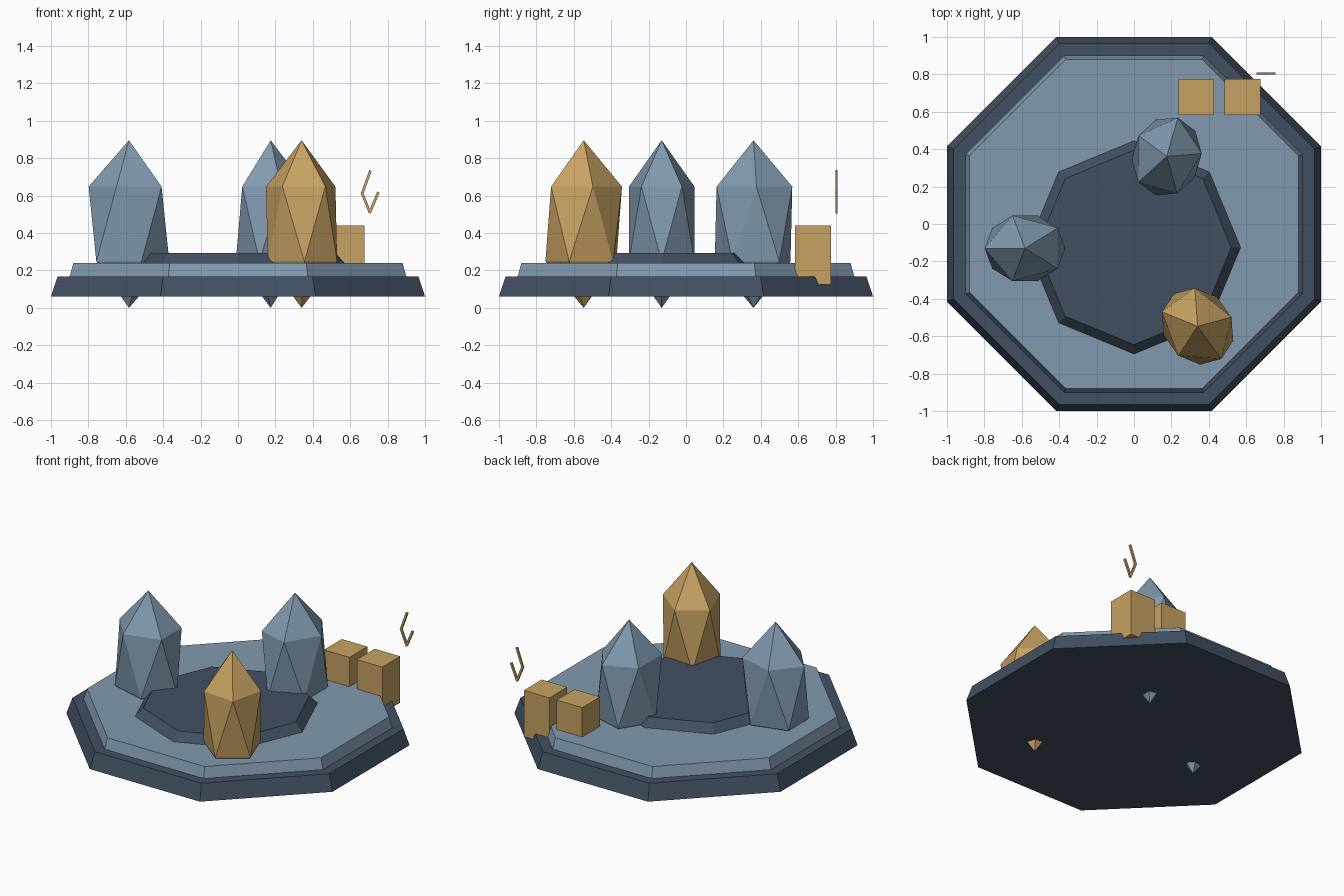
import bpy
import bmesh
from math import radians, cos, atan2
from mathutils import Matrix, Vector

cube = bpy.data.objects.get("Cube")
if cube:
    bpy.data.objects.remove(cube, do_unlink=True)


def make_material(name, srgb):
    linear = [((c / 255 + 0.055) / 1.055) ** 2.4 for c in srgb] + [1.0]
    mat = bpy.data.materials.new(name)
    mat.use_nodes = True
    mat.diffuse_color = linear
    shader = next(n for n in mat.node_tree.nodes if n.type == 'BSDF_PRINCIPLED')
    shader.inputs["Base Color"].default_value = linear
    return mat


slate = make_material("dark slate", (66, 80, 97))
blue = make_material("blue grey", (129, 154, 175))
gold = make_material("gold", (199, 162, 98))


def finish(bm, name, mat, location=(0, 0, 0), turn=0):
    bmesh.ops.recalc_face_normals(bm, faces=bm.faces)
    mesh = bpy.data.meshes.new(name)
    bm.to_mesh(mesh)
    bm.free()
    mesh.materials.append(mat)
    obj = bpy.data.objects.new(name, mesh)
    obj.location = location
    obj.rotation_euler.z = radians(turn)
    bpy.context.collection.objects.link(obj)
    return obj


def octagon_tier(name, mat, low, high, z0, z1, turn=0, y=0):
    """Tapered eight-sided slab with corner radii low and high."""
    bm = bmesh.new()
    bmesh.ops.create_cone(bm, cap_ends=True, segments=8, radius1=low,
                          radius2=high, depth=z1 - z0)
    finish(bm, name, mat, (0, y, (z0 + z1) / 2), turn)


def crystal(name, mat, x, y, turn):
    """Stretched icosahedron with a point at each end."""
    bm = bmesh.new()
    bmesh.ops.create_icosphere(bm, subdivisions=1, radius=1)
    bmesh.ops.scale(bm, vec=(0.241, 0.206, 0.448), verts=bm.verts)
    finish(bm, name, mat, (x, y, 0.448), turn)


def box(name, mat, center, size, tilt=0):
    bm = bmesh.new()
    bmesh.ops.create_cube(bm, size=1)
    bmesh.ops.scale(bm, vec=size, verts=bm.verts)
    bmesh.ops.rotate(bm, matrix=Matrix.Rotation(tilt, 3, 'Y'), verts=bm.verts)
    finish(bm, name, mat, center)


# Stepped platform
to_corner = 1 / cos(radians(22.5))
octagon_tier("base_plinth", slate, to_corner, 0.965 * to_corner, 0.06, 0.168, 22.5)
octagon_tier("deck", blue, 0.9 * to_corner, 0.88 * to_corner, 0.168, 0.24, 22.5)
octagon_tier("centre_dais", slate, 0.57, 0.52, 0.24, 0.294, 0, -0.125)

# Crystals around the dais
crystal("side_crystal", blue, -0.583, -0.13, 180)
crystal("back_crystal", blue, 0.175, 0.361, 74)
crystal("front_crystal", gold, 0.34, -0.547, -54)

# Crates at the back edge
for name, x in (("inner_crate", 0.333), ("outer_crate", 0.58)):
    box(name, gold, (x, 0.68, 0.282), (0.192, 0.192, 0.315))

# Floating bent rod made of three thin bars
path = [Vector(p) for p in ((0.707, 0.805, 0.73), (0.664, 0.805, 0.612),
                            (0.705, 0.805, 0.511), (0.749, 0.805, 0.615))]
for i, (a, b) in enumerate(zip(path, path[1:])):
    d = b - a
    box(f"rod_bar_{i + 1}", gold, (a + b) / 2,
        (0.014, 0.012, d.length + 0.008), atan2(d.x, d.z))
